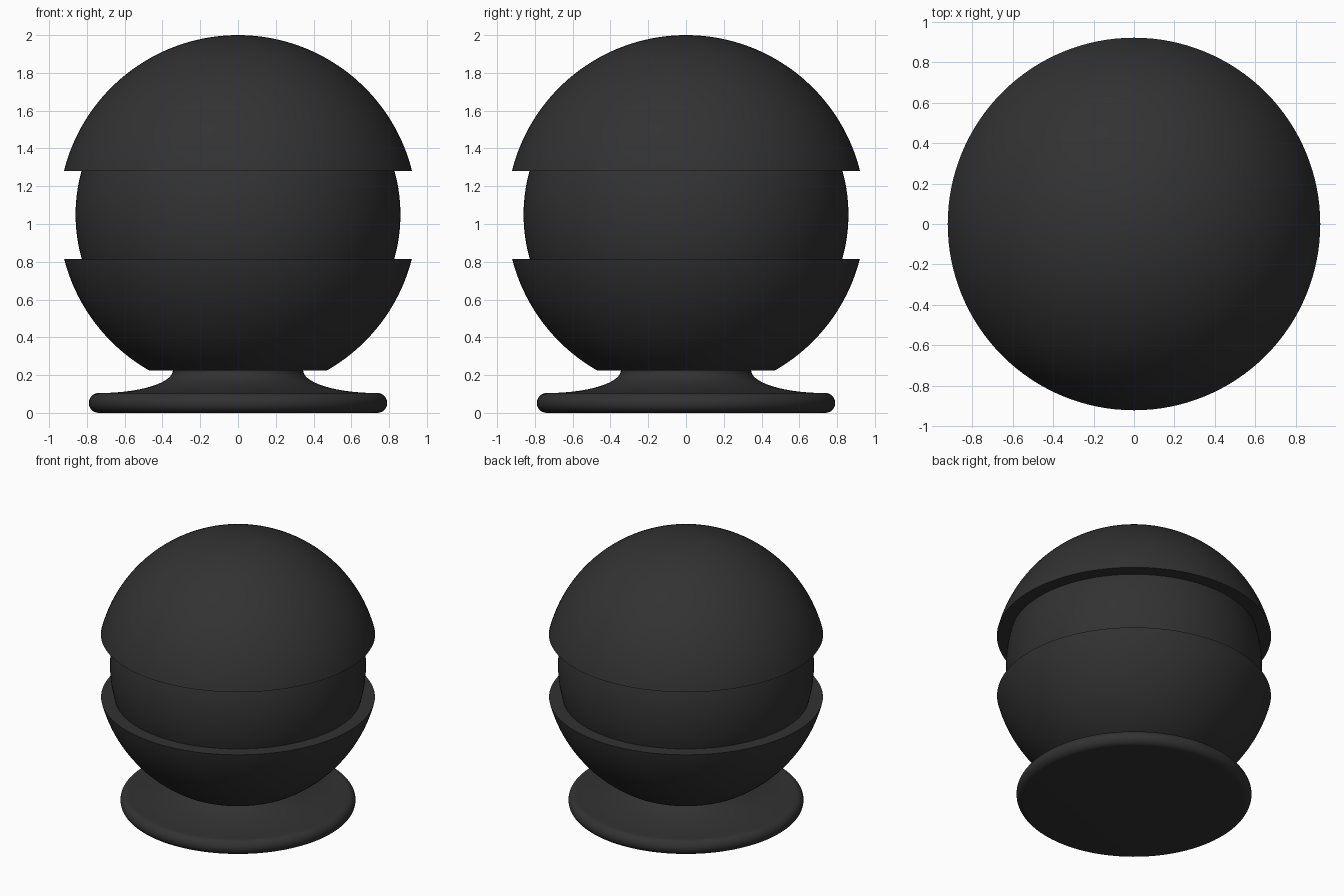
import bpy, bmesh
from math import sin, cos, pi, asin, sqrt, radians

cube = bpy.data.objects.get("Cube")
if cube:
    bpy.data.objects.remove(cube, do_unlink=True)

CENTRE, OUTER, INNER = 1.05, 0.95, 0.86     # ball centre height and radii
CAP_Z, BOWL_Z, CUT_Z = 1.28, 0.815, 0.225   # heights of the flat cuts
RIM, EDGE = 0.7375, 0.0525                  # foot disc: flat radius and edge rounding
NECK = 0.345

black = bpy.data.materials.new("matte black")
black.use_nodes = True
colour = (0.032, 0.032, 0.032, 1)
black.diffuse_color = colour
bsdf = next(n for n in black.node_tree.nodes if n.type == 'BSDF_PRINCIPLED')
bsdf.inputs["Base Color"].default_value = colour
bsdf.inputs["Roughness"].default_value = 0.6


def arc(r, z, rx, rz, start, end, steps):
    """Points (radius, height) along an elliptical arc."""
    angles = [start + (end - start) * i / steps for i in range(steps + 1)]
    return [(r + rx * cos(a), z + rz * sin(a)) for a in angles]


def ball_arc(radius, low, high, steps):
    """Part of a ball profile between two heights."""
    a, b = (asin(max(-1, min(1, (h - CENTRE) / radius))) for h in (low, high))
    return arc(0, CENTRE, radius, radius, a, b, steps)


def ring_radius(radius, height):
    return sqrt(radius ** 2 - (height - CENTRE) ** 2)


def lathe(name, profile, segments=128):
    """Turn a profile, listed from bottom to top, around the z axis."""
    bm = bmesh.new()
    verts = [bm.verts.new((max(r, 0), 0, z)) for r, z in profile]
    edges = [bm.edges.new(pair) for pair in zip(verts, verts[1:])]
    bmesh.ops.spin(bm, geom=verts + edges, cent=(0, 0, 0), axis=(0, 0, 1),
                   angle=2 * pi, steps=segments)
    bmesh.ops.remove_doubles(bm, verts=bm.verts, dist=0.0001)
    bmesh.ops.recalc_face_normals(bm, faces=bm.faces)
    mesh = bpy.data.meshes.new(name)
    bm.to_mesh(mesh)
    bm.free()
    mesh.materials.append(black)
    obj = bpy.data.objects.new(name, mesh)
    bpy.context.collection.objects.link(obj)
    bpy.ops.object.select_all(action='DESELECT')
    obj.select_set(True)
    bpy.context.view_layer.objects.active = obj
    bpy.ops.object.shade_smooth_by_angle(angle=radians(30))


# Upper shell with a flat ledge underneath
lathe("upper_shell", [(ring_radius(INNER, CAP_Z) - 0.02, CAP_Z)]
      + ball_arc(OUTER, CAP_Z, CENTRE + OUTER, 40))

# Core ball seen in the gap between the shells
lathe("core_ball", ball_arc(INNER, CENTRE - INNER + 0.05, CENTRE + INNER - 0.05, 64))

# Lower shell, cut flat below and with a ledge on top
lathe("lower_shell", [(0, CUT_Z)] + ball_arc(OUTER, CUT_Z, BOWL_Z, 32)
      + [(ring_radius(INNER, BOWL_Z) - 0.02, BOWL_Z)])

# Foot disc with a rounded edge
lathe("foot_disc", [(0, 0)] + arc(RIM, EDGE, EDGE, EDGE, -pi / 2, pi / 2, 16)
      + [(0, 2 * EDGE)])

# Flared neck joining the foot to the lower shell
lathe("flared_neck", arc(RIM, CUT_Z, RIM - NECK, CUT_Z - 2 * EDGE, 1.5 * pi, pi, 24))
